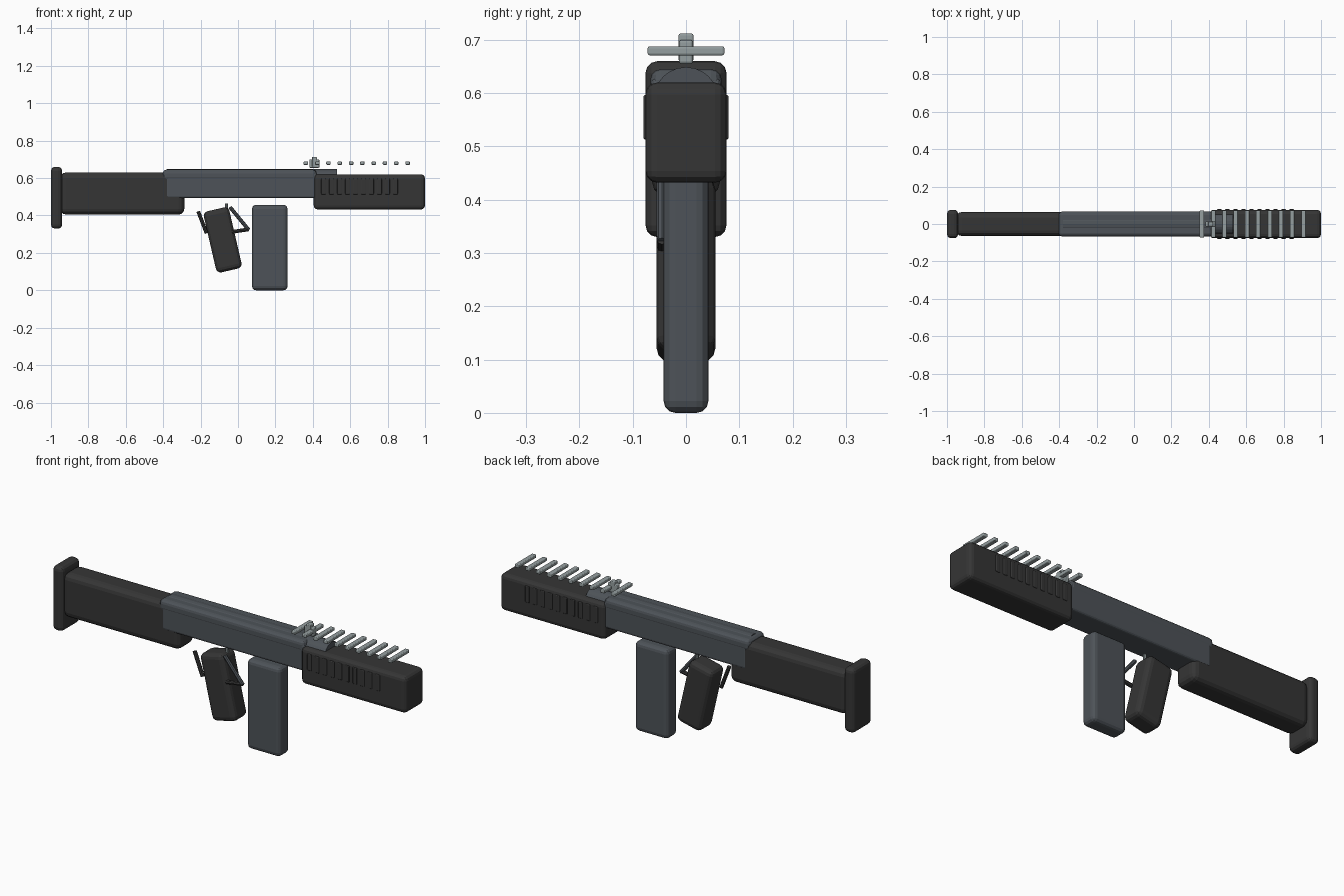
import bpy, bmesh, math
from mathutils import Vector

if "Cube" in bpy.data.objects:
    bpy.data.objects.remove(bpy.data.objects["Cube"])


def material(name, colour):
    m = bpy.data.materials.new(name)
    m.use_nodes = True
    m.diffuse_color = (*colour, 1)
    m.node_tree.nodes["Principled BSDF"].inputs["Base Color"].default_value = (*colour, 1)
    return m


BLACK = material("matte black", (0.036, 0.036, 0.036))
GUNMETAL = material("gunmetal", (0.075, 0.086, 0.098))
STEEL = material("pale steel", (0.30, 0.345, 0.35))


def finish(name, bm, mat):
    mesh = bpy.data.meshes.new(name)
    bm.to_mesh(mesh)
    bm.free()
    mesh.materials.append(mat)
    obj = bpy.data.objects.new(name, mesh)
    bpy.context.collection.objects.link(obj)
    return obj


def box(name, x, z, half_y, mat, bevel=0.0, tilt=0.0):
    """Rounded box given by its x range, z range and half width."""
    bm = bmesh.new()
    bmesh.ops.create_cube(bm, size=1)
    bmesh.ops.scale(bm, vec=(x[1] - x[0], 2 * half_y, z[1] - z[0]), verts=bm.verts)
    obj = finish(name, bm, mat)
    obj.location = ((x[0] + x[1]) / 2, 0, (z[0] + z[1]) / 2)
    obj.rotation_euler.y = tilt
    if bevel:
        mod = obj.modifiers.new("rounded edges", "BEVEL")
        mod.width = bevel
        mod.segments = 3
    return obj


def rod(name, a, b, radius, mat, sides=8):
    """Cylinder running from point a to point b."""
    a, b = Vector(a), Vector(b)
    bm = bmesh.new()
    bmesh.ops.create_cone(bm, cap_ends=True, segments=sides, radius1=radius,
                          radius2=radius, depth=(b - a).length)
    obj = finish(name, bm, mat)
    obj.location = (a + b) / 2
    obj.rotation_mode = "QUATERNION"
    obj.rotation_quaternion = (b - a).to_track_quat("Z", "Y")
    return obj


# Shoulder stock
box("butt_pad", (-1.0, -0.94), (0.33, 0.66), 0.076, BLACK, 0.022)
box("stock", (-0.95, -0.287), (0.405, 0.63), 0.064, BLACK, 0.03)

# Receiver, its overhanging cover and the barrel inside
box("receiver", (-0.385, 0.42), (0.493, 0.63), 0.066, GUNMETAL, 0.012)
box("receiver_cover", (-0.402, 0.42), (0.585, 0.645), 0.067, GUNMETAL, 0.02)
rod("barrel", (-0.38, 0, 0.588), (0.53, 0, 0.588), 0.061, GUNMETAL, 24)

# Fore-end with raised side ribs
box("handguard", (0.405, 1.0), (0.432, 0.62), 0.076, BLACK, 0.022)
for i in range(10):
    x = 0.457 + i * 0.0428
    box(f"handguard_rib_{i + 1}", (x - 0.012, x + 0.012), (0.513, 0.597), 0.08, BLACK, 0.004)

# Top rail bars
for i in range(10):
    x = 0.363 + i * 0.0604
    box(f"rail_bar_{i + 1}", (x - 0.012, x + 0.012), (0.671, 0.688), 0.072, STEEL, 0.004)

# Front sight
box("sight_base", (0.382, 0.435), (0.655, 0.70), 0.013, STEEL, 0.005)
box("sight_post", (0.395, 0.422), (0.66, 0.712), 0.014, STEEL, 0.004)

# Magazine and pistol grip
box("magazine", (0.075, 0.265), (0.0, 0.457), 0.042, GUNMETAL, 0.022)
box("grip", (-0.152, -0.012), (0.102, 0.437), 0.055, BLACK, 0.025, math.radians(-13))

# Trigger and the thin guard bars beside the grip
rod("trigger", (-0.063, 0, 0.40), (-0.061, 0, 0.465), 0.008, STEEL)
GUARD_Y = -0.045
rod("rear_guard_bar", (-0.213, GUARD_Y, 0.422), (-0.168, GUARD_Y, 0.305), 0.01, BLACK)
rod("front_guard_bar", (-0.043, GUARD_Y, 0.445), (0.058, GUARD_Y, 0.322), 0.01, GUNMETAL)
rod("lower_guard_bar", (-0.035, GUARD_Y, 0.312), (0.058, GUARD_Y, 0.326), 0.01, BLACK)
